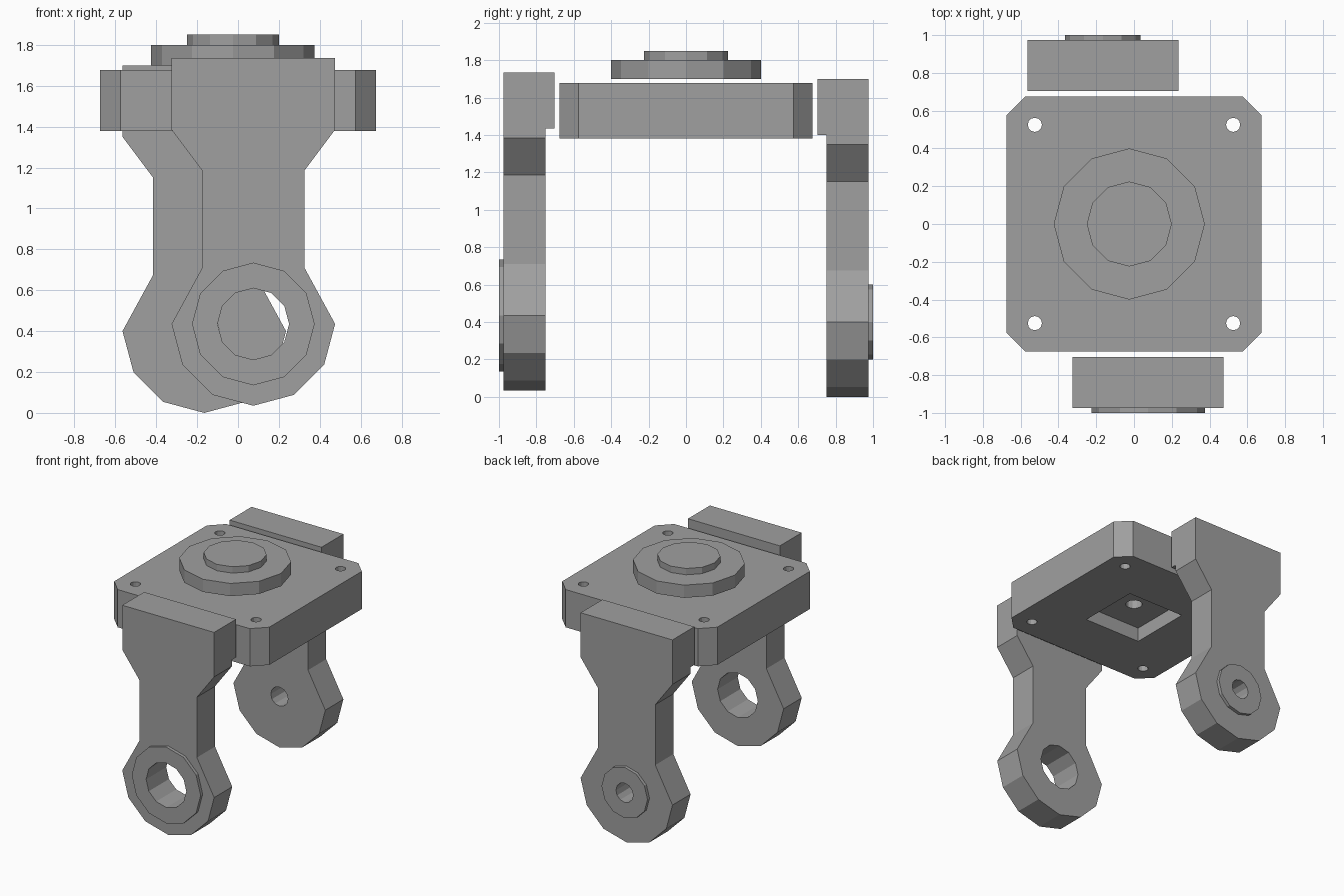
import bpy
import bmesh
from math import cos, sin, pi, radians
from mathutils import Vector

cube = bpy.data.objects.get("Cube")
if cube:
    bpy.data.objects.remove(cube, do_unlink=True)

grey = bpy.data.materials.new("plain grey")
grey.use_nodes = True
grey.diffuse_color = (0.35, 0.35, 0.35, 1)
grey.node_tree.nodes["Principled BSDF"].inputs["Base Color"].default_value = grey.diffuse_color


def circle(cx, cy, r, sides=12):
    return [(cx + r * cos(2 * pi * i / sides), cy + r * sin(2 * pi * i / sides)) for i in range(sides)]


def rect(x0, x1, y0, y1):
    return [(x0, y0), (x1, y0), (x1, y1), (x0, y1)]


def prism(name, outline, axis, start, end):
    """Extrude a 2D outline along Z (outline in x, y) or Y (outline in x, z)."""
    bm = bmesh.new()

    def place(u, v, w):
        return (u, v, w) if axis == "Z" else (u, w, v)

    face = bm.faces.new([bm.verts.new(place(u, v, start)) for u, v in outline])
    ext = bmesh.ops.extrude_face_region(bm, geom=[face])
    moved = [e for e in ext["geom"] if isinstance(e, bmesh.types.BMVert)]
    bmesh.ops.translate(bm, verts=moved, vec=Vector(place(0, 0, end - start)))
    bmesh.ops.recalc_face_normals(bm, faces=bm.faces)
    mesh = bpy.data.meshes.new(name)
    bm.to_mesh(mesh)
    bm.free()
    mesh.materials.append(grey)
    obj = bpy.data.objects.new(name, mesh)
    bpy.context.scene.collection.objects.link(obj)
    return obj


def combine(obj, tool, operation):
    """Apply a boolean and discard the tool object."""
    tool.hide_render = True
    mod = obj.modifiers.new("boolean", "BOOLEAN")
    mod.operation = operation
    mod.solver = "EXACT"
    mod.object = tool
    bpy.context.view_layer.objects.active = obj
    bpy.ops.object.modifier_apply(modifier=mod.name)
    bpy.data.objects.remove(tool, do_unlink=True)


def tidy(obj):
    """Merge flat neighbouring faces left by the booleans."""
    bm = bmesh.new()
    bm.from_mesh(obj.data)
    bmesh.ops.remove_doubles(bm, verts=bm.verts, dist=0.0005)
    bmesh.ops.dissolve_limit(bm, angle_limit=radians(1), verts=bm.verts, edges=bm.edges)
    bm.to_mesh(obj.data)
    bm.free()


# Base plate with cut corners, bolt holes, square pocket and centre hole
H, C = 0.675, 0.575
plate = prism("base_plate", [(-C, -H), (C, -H), (H, -C), (H, C), (C, H), (-C, H), (-H, C), (-H, -C)],
              "Z", 1.38, 1.677)
for sx in (-1, 1):
    for sy in (-1, 1):
        combine(plate, prism("bolt_cutter", circle(sx * 0.525, sy * 0.525, 0.0375), "Z", 1.3, 1.8), "DIFFERENCE")
combine(plate, prism("pocket_cutter", rect(-0.245, 0.245, -0.245, 0.245), "Z", 1.3, 1.49), "DIFFERENCE")
combine(plate, prism("centre_cutter", circle(0, 0, 0.06), "Z", 1.4, 1.8), "DIFFERENCE")
tidy(plate)

# Stepped turntable above the plate
hub = prism("turntable", circle(-0.025, 0, 0.4), "Z", 1.7, 1.8)
combine(hub, prism("turntable_cap", circle(-0.025, 0, 0.225), "Z", 1.75, 1.85), "UNION")
tidy(hub)


def leg(name, side, cx, cz, boss_r, hole_r, lip_y):
    """Side arm with flared top, inner lip, rounded foot and pierced boss."""
    half = [(0.4, 1.3), (0.4, 0.95), (0.25, 0.75), (0.25, 0.275)]
    foot = [(0.4 * cos(a * pi / 6), -0.4 * sin(a * pi / 6)) for a in range(7)]
    shape = half + foot + [(-x, z) for x, z in reversed(half)]
    arm = prism(name, [(cx + x, cz + z) for x, z in shape], "Y", side * 0.75, side * 0.975)
    top = cz + 1.3
    lip = prism("lip", rect(cx - 0.4, cx + 0.4, top - 0.3, top), "Y", side * lip_y, side * 0.975)
    combine(arm, lip, "UNION")
    boss = prism("boss", circle(cx, cz, boss_r), "Y", side * 0.9, side)
    combine(arm, boss, "UNION")
    bore = prism("bore", circle(cx, cz, hole_r), "Y", side * 0.6, side * 1.1)
    combine(arm, bore, "DIFFERENCE")
    tidy(arm)


leg("front_leg", -1, 0.075, 0.435, 0.3, 0.175, 0.703)
leg("back_leg", 1, -0.165, 0.4, 0.2, 0.075, 0.703)
